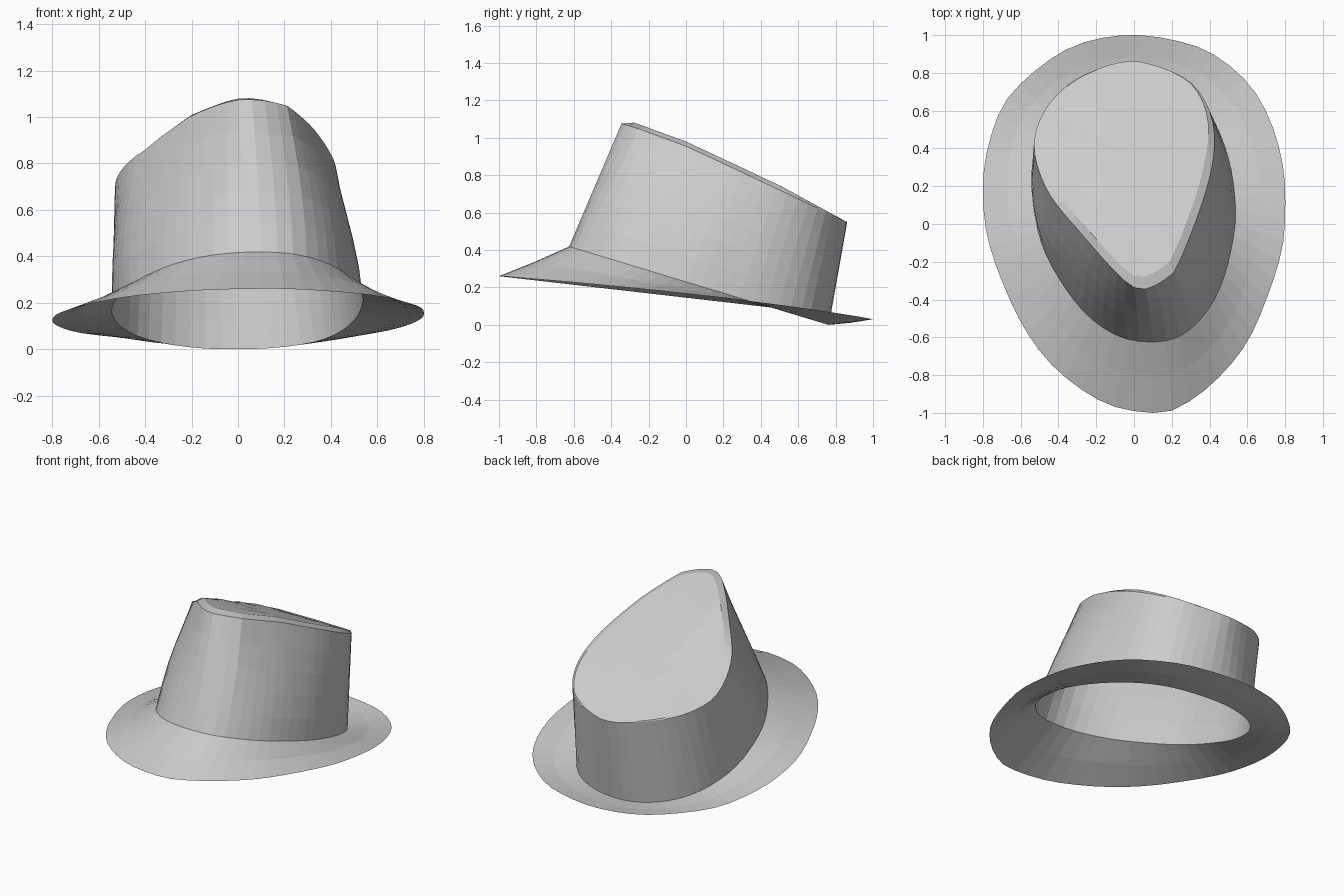
import bpy, bmesh
from mathutils import Vector

if "Cube" in bpy.data.objects:
    bpy.data.objects.remove(bpy.data.objects["Cube"])

SEG = 56

# Plan outlines, anticlockwise from the front
RIM = [(.1, -1), (.24, -.97), (.42, -.84), (.59, -.64), (.7, -.4), (.78, -.15), (.8, .05), (.79, .3),
       (.72, .55), (.6, .75), (.4, .91), (.18, .98), (-.05, 1), (-.3, .95), (-.5, .83), (-.68, .65),
       (-.77, .42), (-.8, .2), (-.78, -.05), (-.7, -.3), (-.57, -.57), (-.4, -.78), (-.15, -.95)]
BASE = [(.1, -.625), (.25, -.59), (.38, -.47), (.47, -.3), (.53, -.05), (.535, .13), (.5, .35), (.42, .55),
        (.3, .68), (.12, .75), (-.1, .76), (-.3, .69), (-.45, .55), (-.53, .35), (-.54, .15), (-.49, -.1),
        (-.39, -.3), (-.25, -.48), (-.08, -.595)]
TOP = [(.06, -.345), (.15, -.3), (.22, -.24), (.35, .08), (.42, .35), (.41, .57), (.31, .74),
       (.14, .83), (-.05, .86), (-.3, .77), (-.46, .62), (-.53, .42), (-.46, .18), (-.28, -.05), (-.05, -.3)]
# Height of the crown's upper edge along y
EDGE = [(-.34, 1.075), (-.26, 1.05), (0, .955), (.3, .815), (.86, .55)]


def clamp(v):
    return min(1, max(0, v))


def smooth_loop(pts, n=SEG):
    """Closed Catmull-Rom curve resampled evenly by length."""
    p = [Vector(q) for q in pts]
    k = len(p)
    dense = []
    for i in range(k):
        a, b, c, d = p[i - 1], p[i], p[(i + 1) % k], p[(i + 2) % k]
        for s in range(20):
            t = s / 20
            dense.append(.5 * (2 * b + (c - a) * t + (2 * a - 5 * b + 4 * c - d) * t * t
                               + (3 * b - a - 3 * c + d) * t ** 3))
    dense.append(dense[0])
    cum = [0]
    for u, v in zip(dense, dense[1:]):
        cum.append(cum[-1] + (v - u).length)
    out, j = [], 0
    for i in range(n):
        target = cum[-1] * i / n
        while cum[j + 1] < target:
            j += 1
        f = (target - cum[j]) / (cum[j + 1] - cum[j])
        out.append(dense[j].lerp(dense[j + 1], f))
    return out


def edge_z(x, y):
    """Edge height, dipping slightly on the left."""
    dip = .055 * clamp((-x - .2) / .2) * clamp((.8 - y) / .3)
    for (y0, z0), (y1, z1) in zip(EDGE, EDGE[1:]):
        if y <= y1:
            return z0 + (z1 - z0) * (max(y, y0) - y0) / (y1 - y0) - dip
    return EDGE[-1][1] - dip


def blend(a, b, t, sag=0, bulge=0):
    """Ring between two rings, optionally lowered or widened towards the front."""
    ring = []
    for u, v in zip(a, b):
        p = u.lerp(v, t)
        p.x *= 1 + bulge * 4 * t * (1 - t) * clamp((.3 - p.y) / .4)
        p.z -= sag
        ring.append(p)
    return ring


def build(name, rings, cap=False):
    """Skin a stack of closed rings, optionally closing the last one."""
    bm = bmesh.new()
    rows = [[bm.verts.new(v) for v in r] for r in rings]
    for lo, hi in zip(rows, rows[1:]):
        for i in range(SEG):
            j = (i + 1) % SEG
            bm.faces.new((lo[i], lo[j], hi[j], hi[i]))
    if cap:
        bm.faces.new(rows[-1])
    bmesh.ops.remove_doubles(bm, verts=bm.verts[:], dist=.001)
    me = bpy.data.meshes.new(name)
    bm.to_mesh(me)
    bm.free()
    ob = bpy.data.objects.new(name, me)
    bpy.context.collection.objects.link(ob)
    return ob


rim = [Vector((p.x, p.y, .145 - .115 * p.y + .035 * max(0, p.x) ** 2)) for p in smooth_loop(RIM)]
base = [Vector((p.x, p.y, max(0, .42 - .302 * (p.y + .63)))) for p in smooth_loop(BASE)]
top = [Vector((p.x, p.y, edge_z(p.x, p.y))) for p in smooth_loop(TOP)]


def panel_ring(scale):
    """Ring of the gently domed top panel: bevelled at front and sides, flush at the back."""
    centre = Vector((-.04, .35))
    ring = []
    for p in top:
        side = clamp((.75 - p.y) / .4)
        q = centre.lerp(p.xy, scale * (1 - .09 * side))
        rise = .025 * clamp((.86 - q.y) / .35) * clamp((q.x + .55) / .3)
        ring.append(Vector((q.x, q.y, edge_z(q.x, q.y) + rise)))
    return ring


# Brim: thin sheet from outer rim up to the crown
build("brim", [rim, blend(rim, base, .5, .004), base])

# Crown: hollow wall with a slanted, bevelled top
walls = [base] + [blend(base, top, t, bulge=.06) for t in (.2, .4, .6, .8)] + [top]
build("crown", walls + [panel_ring(s) for s in (.995, .7, .4, .15)], cap=True)
